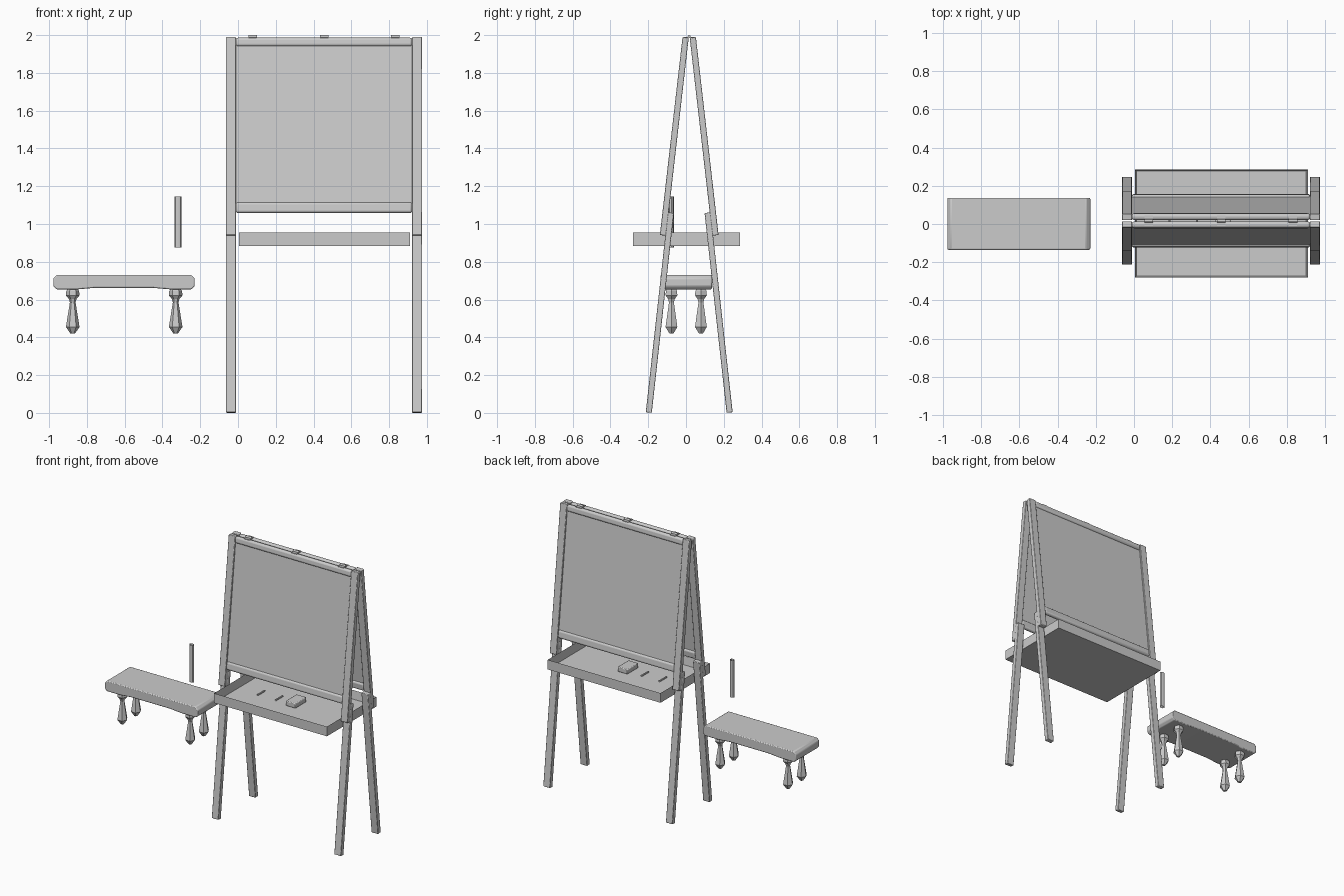
import bpy, bmesh, math
from mathutils import Matrix, Vector

if "Cube" in bpy.data.objects:
    bpy.data.objects.remove(bpy.data.objects["Cube"])

YC = 0.017                      # middle plane between the two easel leaves


def finish(name, bm, bevel=0, segs=2, smooth=True):
    bmesh.ops.recalc_face_normals(bm, faces=bm.faces)
    me = bpy.data.meshes.new(name)
    bm.to_mesh(me)
    bm.free()
    ob = bpy.data.objects.new(name, me)
    bpy.context.collection.objects.link(ob)
    if bevel:
        m = ob.modifiers.new("bevel", 'BEVEL')
        m.width, m.segments = bevel, segs
    if smooth:
        bpy.ops.object.select_all(action='DESELECT')
        ob.select_set(True)
        bpy.context.view_layer.objects.active = ob
        bpy.ops.object.shade_smooth_by_angle(angle=math.radians(40))
    return ob


def box(name, lo, hi, bevel=0, segs=2):
    lo, hi = Vector(lo), Vector(hi)
    bm = bmesh.new()
    bmesh.ops.create_cube(bm, size=1, matrix=Matrix.Translation((lo + hi) / 2)
                          @ Matrix.Diagonal((*(hi - lo), 1)))
    return finish(name, bm, bevel, segs)


def beam(name, x0, x1, a, b, thick, bevel=0, segs=2):
    """Box between two (y, z) points, tilted about x."""
    dy, dz = b[0] - a[0], b[1] - a[1]
    bm = bmesh.new()
    mat = (Matrix.Translation(((x0 + x1) / 2, (a[0] + b[0]) / 2, (a[1] + b[1]) / 2))
           @ Matrix.Rotation(-math.atan2(dy, dz), 4, 'X')
           @ Matrix.Diagonal((x1 - x0, thick, math.hypot(dy, dz), 1)))
    bmesh.ops.create_cube(bm, size=1, matrix=mat)
    return finish(name, bm, bevel, segs)


def rod(name, loc, radius, length, axis=None, sides=12, caps=True, squash=1):
    mat = Matrix.Translation(loc)
    if axis:
        mat = mat @ Matrix.Rotation(math.pi / 2, 4, axis)
    bm = bmesh.new()
    bmesh.ops.create_cone(bm, cap_ends=caps, segments=sides, radius1=radius, radius2=radius,
                          depth=length, matrix=mat @ Matrix.Diagonal((1, squash, 1, 1)))
    return finish(name, bm)


# Two mirrored leaves: posts, legs, rails and board
for side, s in (("front", -1), ("back", 1)):
    def at(z):
        return (YC + s * (0.019 + (1.988 - z) * 0.1145), z)
    for end, x0, x1 in (("left", -0.063, -0.01), ("right", 0.921, 0.975)):
        beam(f"{side}_{end}_post", x0, x1, at(0.94), at(1.988), 0.033, 0.004)
        beam(f"{side}_{end}_leg", x0, x1, (YC + s * 0.214, 0.002),
             (YC + s * 0.097, 1.06), 0.032, 0.004)
    beam(f"{side}_bottom_rail", -0.012, 0.923, at(1.058), at(1.115), 0.033, 0.013, 3)
    beam(f"{side}_top_rail", -0.012, 0.923, at(1.94), at(1.986), 0.033, 0.013, 3)
    beam(f"{side}_board", -0.012, 0.923, at(1.09), at(1.96), 0.012)

# Hinges along the ridge
for i, x in enumerate((0.077, 0.457, 0.833)):
    rod(f"hinge_barrel_{i}", (x, YC, 1.992), 0.008, 0.045, 'Y')
    box(f"hinge_plate_{i}", (x - 0.022, YC - 0.028, 1.985), (x + 0.022, YC + 0.028, 1.99))

# Open tray: the top face is inset and pushed down
bm = bmesh.new()
bmesh.ops.create_cube(bm, size=1, matrix=Matrix.Translation((0.458, 0.002, 0.919))
                      @ Matrix.Diagonal((0.906, 0.566, 0.07, 1)))
top = max(bm.faces, key=lambda f: f.calc_center_median().z)
bmesh.ops.inset_region(bm, faces=[top], thickness=0.012)
for v in top.verts:
    v.co.z = 0.893
finish("tray", bm)

# Eraser and chalk on the tray
box("eraser", (0.425, -0.062, 0.893), (0.505, 0.065, 0.928), 0.005)
for i, x in enumerate((0.186, 0.33)):
    rod(f"tray_chalk_{i}", (x, 0, 0.899), 0.006, 0.08, 'X', 8)

# Upright open-ended stick above the bench
rod("upright_stick", (-0.317, -0.078, 1.01), 0.018, 0.27, sides=8, caps=False, squash=0.75)

# Bench seat: side profile pulled across y
profile = [(-0.978, 0.672), (-0.962, 0.654), (-0.85, 0.654), (-0.76, 0.662),
           (-0.45, 0.662), (-0.36, 0.654), (-0.245, 0.654), (-0.229, 0.672),
           (-0.229, 0.712), (-0.25, 0.731), (-0.96, 0.731), (-0.978, 0.712)]
bm = bmesh.new()
face = bm.faces.new([bm.verts.new((x, -0.135, z)) for x, z in profile])
ext = bmesh.ops.extrude_face_region(bm, geom=[face])
bmesh.ops.translate(bm, vec=(0, 0.272, 0),
                    verts=[g for g in ext["geom"] if isinstance(g, bmesh.types.BMVert)])
finish("bench_seat", bm, 0.006)

# Bench legs: low-poly turned legs with a knob at the top
rings = [(0.663, 0.022), (0.645, 0.034), (0.622, 0.036), (0.603, 0.02),
         (0.585, 0.015), (0.455, 0.036), (0.42, 0.012)]
for ex, x in (("left", -0.875), ("right", -0.33)):
    for ey, y in (("front", -0.077), ("back", 0.079)):
        bm = bmesh.new()
        loops = []
        for z, r in rings:
            loops.append([bm.verts.new((x + r * math.cos(k * math.pi / 3),
                                        y + r * math.sin(k * math.pi / 3), z))
                          for k in range(6)])
        for a, b in zip(loops, loops[1:]):
            for k in range(6):
                n = (k + 1) % 6
                bm.faces.new((a[k], a[n], b[n], b[k]))
        bm.faces.new(loops[0])
        bm.faces.new(loops[-1])
        finish(f"bench_{ey}_{ex}_leg", bm, smooth=False)
